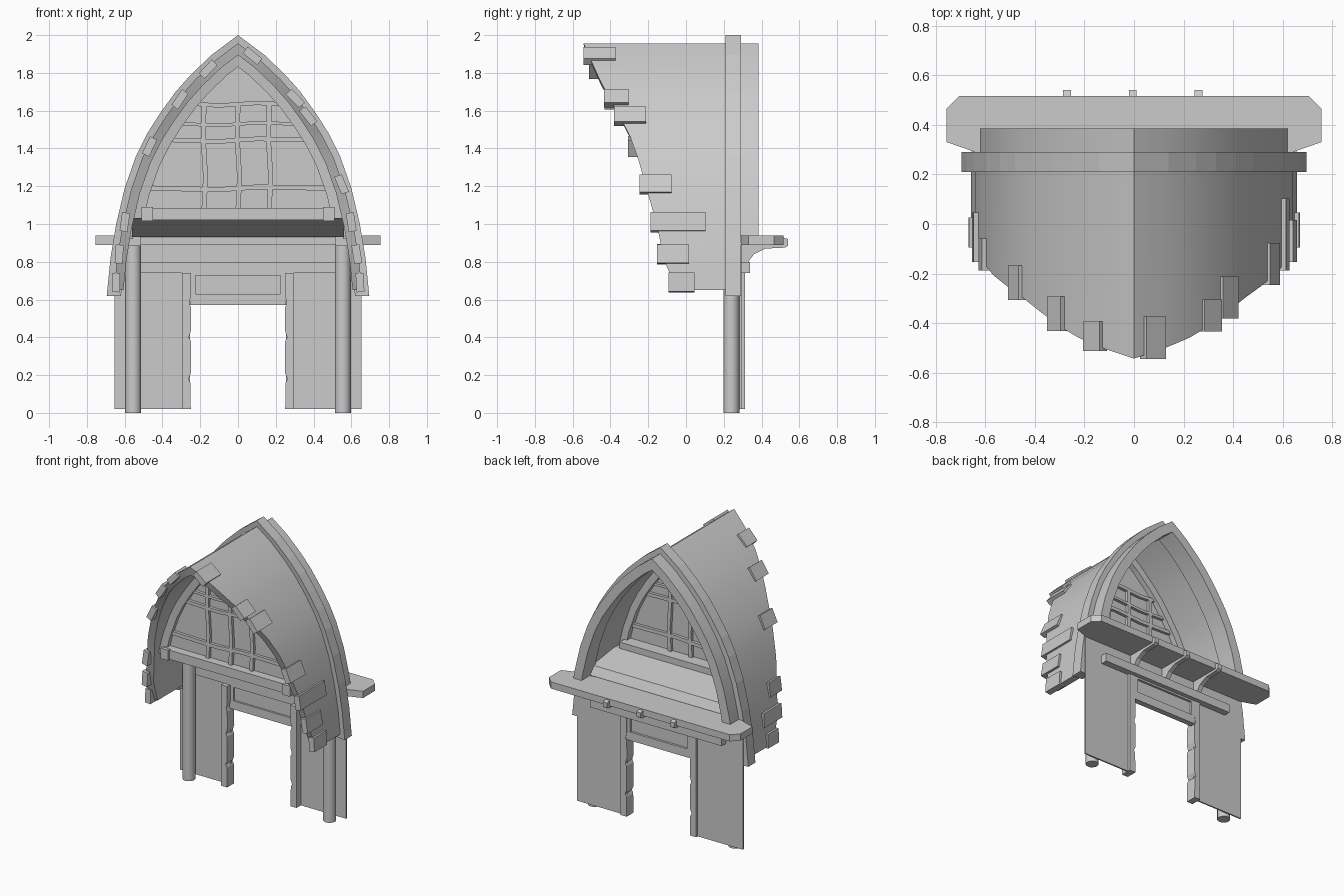
import bpy, bmesh, math, random
from mathutils import Vector

if "Cube" in bpy.data.objects:
    bpy.data.objects.remove(bpy.data.objects["Cube"])
random.seed(4)

# Half outline of the pointed arch, apex to foot (x, z)
ARCH = [(0, 2), (.14, 1.895), (.25, 1.79), (.33, 1.70), (.41, 1.59), (.48, 1.48),
        (.54, 1.36), (.60, 1.19), (.645, 1.0), (.675, .82), (.695, .62)]


def make(name, verts, faces, smooth=False):
    me = bpy.data.meshes.new(name)
    me.from_pydata([tuple(v) for v in verts], [], faces)
    bm = bmesh.new()
    bm.from_mesh(me)
    bmesh.ops.recalc_face_normals(bm, faces=bm.faces)
    bm.to_mesh(me)
    bm.free()
    ob = bpy.data.objects.new(name, me)
    bpy.context.collection.objects.link(ob)
    if smooth:
        bpy.ops.object.select_all(action='DESELECT')
        ob.select_set(True)
        bpy.context.view_layer.objects.active = ob
        bpy.ops.object.shade_smooth_by_angle(angle=math.radians(30))
    return ob


def prism(name, pts, a, b, axis):
    """Extrude a 2D outline from a to b along the given axis."""
    put = {'x': lambda p, t: (t, p[0], p[1]), 'y': lambda p, t: (p[0], t, p[1]),
           'z': lambda p, t: (p[0], p[1], t)}[axis]
    n = len(pts)
    faces = [tuple(range(n)), tuple(range(2 * n - 1, n - 1, -1))]
    faces += [(i, (i + 1) % n, (i + 1) % n + n, i + n) for i in range(n)]
    return make(name, [put(p, a) for p in pts] + [put(p, b) for p in pts], faces)


def box(name, x0, x1, y0, y1, z0, z1):
    return prism(name, [(x0, y0), (x1, y0), (x1, y1), (x0, y1)], z0, z1, 'z')


def lerp_table(table, z):
    """Value at height z from (value, z) pairs listed from high to low."""
    for (v0, z0), (v1, z1) in zip(table, table[1:]):
        if z >= z1:
            return v0 + (v1 - v0) * min(1, (z0 - z) / (z0 - z1))
    return table[-1][0]


def offset(d, zmin):
    """Arch outline moved inward by d and cut at zmin."""
    out = [(0, 2 - d / .8)]
    for i in range(1, len(ARCH)):
        p, q = Vector(ARCH[i - 1]), Vector(ARCH[min(i + 1, len(ARCH) - 1)])
        t = (q - p).normalized()
        out.append((ARCH[i][0] + t.y * d, ARCH[i][1] - t.x * d))
    keep = [p for p in out if p[1] > zmin + .01]
    return keep + [(lerp_table(out, zmin), zmin)]


def arch_band(name, d0, d1, zmin, front, back, smooth=False):
    """Arched band between two offsets; front(z) gives the front edge."""
    o, i = offset(d0, zmin), offset(d1, zmin)
    n = min(len(o), len(i))
    o, i = o[:n - 1] + o[-1:], i[:n - 1] + i[-1:]
    rows = [(-1, k) for k in range(n - 1, 0, -1)] + [(1, k) for k in range(n)]
    verts = []
    for s, k in rows:
        (ox, oz), (ix, iz) = o[k], i[k]
        f = front(oz)
        verts += [(s * ox, f, oz), (s * ox, back, oz), (s * ix, back, iz), (s * ix, f + .01, iz)]
    faces = [(0, 1, 2, 3)]
    for r in range(len(rows) - 1):
        for c in range(4):
            e = (c + 1) % 4
            faces.append((r * 4 + c, r * 4 + e, r * 4 + 4 + e, r * 4 + 4 + c))
    m = len(verts)
    faces.append((m - 1, m - 2, m - 3, m - 4))
    return make(name, verts, faces, smooth)


# Roof shell with raked front edge, rear extension and trim ring
RAKE = [(-.54, 1.95), (-.46, 1.77), (-.38, 1.62), (-.31, 1.5), (-.255, 1.35),
        (-.21, 1.19), (-.155, 1.0), (-.115, .8), (-.05, .66)]
rake = lambda z: lerp_table(RAKE, z)
arch_band("roof_shell", .035, .085, .65, rake, .25, True)
arch_band("roof_rear_extension", .036, .10, .92, lambda z: .24, .385, True)
arch_band("arch_trim", 0, .075, .62, lambda z: .21, .29)

# Window: frame, pane and bent glazing bars
WY = -.07
arch_band("window_frame", .08, .135, 1.03, lambda z: WY - .04, WY + .04)
pane = offset(.125, 1.05)
make("window_pane", [(x, WY, z) for x, z in pane] + [(-x, WY, z) for x, z in pane[:0:-1]],
     [tuple(range(2 * len(pane) - 1))])
inner = offset(.13, 1.03)


def bent_bar(name, pts, w, vertical):
    sx, sz = (w, 0) if vertical else (0, w)
    side = [(x + sx, z + sz) for x, z in pts] + [(x - sx, z - sz) for x, z in pts[::-1]]
    prism(name, side, WY - .02, WY + .02, 'y')


for x, top in ((-.18, 1.63), (0, 1.64), (.165, 1.63)):
    bent_bar("window_mullion", [(x, 1.07), (x + .008, 1.25), (x - .004, 1.45), (x, top)], .013, True)
for z, w in ((1.635, .011), (1.53, .009), (1.445, .012), (1.19, .013)):
    h = lerp_table(inner, z)
    bent_bar("window_crossbar", [(-h, z), (-.1, z - .008), (.1, z + .006), (h, z)], w, False)

# Sill and ledge below the window
box("window_sill", -.51, .51, -.13, .02, 1.02, 1.085)
for s in (-1, 1):
    box("sill_end_block", s * .51, s * .45, -.145, -.12, 1.015, 1.09)
prism("inner_ledge", [(-.09, 1.03), (.02, 1.04), (.26, 1.0), (.29, .94), (.25, .93)], -.56, .56, 'x')

# Rear shelf with clipped corners, beam and curved brackets
half = [(.64, .29), (.755, .33), (.755, .465), (.705, .515)]
prism("rear_shelf", half + [(-x, y) for x, y in half[::-1]], .89, .938, 'z')
box("cross_beam", -.52, .52, .265, .34, .74, .80)
box("upper_beam", -.52, .52, .27, .33, .89, .935)
for x in (-.27, -.005, .26):
    prism("shelf_bracket", [(.29, .79), (.33, .80), (.36, .84), (.42, .87), (.525, .875),
                            (.54, .885), (.54, .92), (.51, .93), (.29, .93)], x - .016, x + .016, 'x')

# Wall with doorway
wall = [(.255, .02), (.655, .02), (.655, .90)]
prism("back_wall", [(-.255, .57), (.255, .57)] + wall + [(-x, z) for x, z in wall[::-1]],
      .284, .294, 'y')
box("lintel_panel_bottom", -.255, .255, .27, .31, .57, .63)
for s in (-1, 1):
    box("lintel_panel_side", s * .225, s * .255, .27, .31, .63, .74)
box("lintel_panel_top", -.225, .225, .27, .31, .727, .745)

# Round columns and worn door posts
for s in (-1, 1):
    ring = [(s * .555 + .042 * math.cos(a * math.pi / 8), .24 + .042 * math.sin(a * math.pi / 8))
            for a in range(16)]
    col = prism("column", ring, 0, .885, 'z')
    bpy.ops.object.select_all(action='DESELECT')
    col.select_set(True)
    bpy.context.view_layer.objects.active = col
    bpy.ops.object.shade_smooth_by_angle(angle=math.radians(30))
    edge = [(.25, .02), (.252, .16), (.262, .18), (.25, .21), (.25, .38), (.26, .40),
            (.248, .44), (.25, .56), (.258, .58), (.25, .62), (.25, .74)]
    prism("door_post", [(s * x, z) for x, z in edge + [(.297, .74), (.297, .02)]], .235, .312, 'y')

# Loose shingles along the front edge: side, height, depth
SHINGLES = [(-1, 1.82, .12), (-1, 1.66, .14), (-1, 1.41, .14), (-1, 1.01, .13), (-1, .84, .2),
            (1, 1.89, .17), (1, 1.665, .13), (1, 1.57, .17), (1, 1.21, .17),
            (1, 1.01, .29), (1, .84, .17), (1, .69, .14), (-1, .69, .12)]
mid = offset(.042, .63)
for s, z, depth in SHINGLES:
    x = lerp_table(mid, z)
    t = Vector((lerp_table(mid, z - .04) - lerp_table(mid, z + .04), -.08)).normalized()
    n = Vector((-t.y, t.x))
    t, n = t.lerp(n, random.uniform(-.12, .12)).normalized() * .05, n * .021
    c = Vector((x, z))
    quad = [c - t - n, c + t - n, c + t + n, c - t + n]
    y = rake(z) - .03
    prism("shingle", [(s * p.x, p.y) for p in quad], y, y + depth, 'y')
